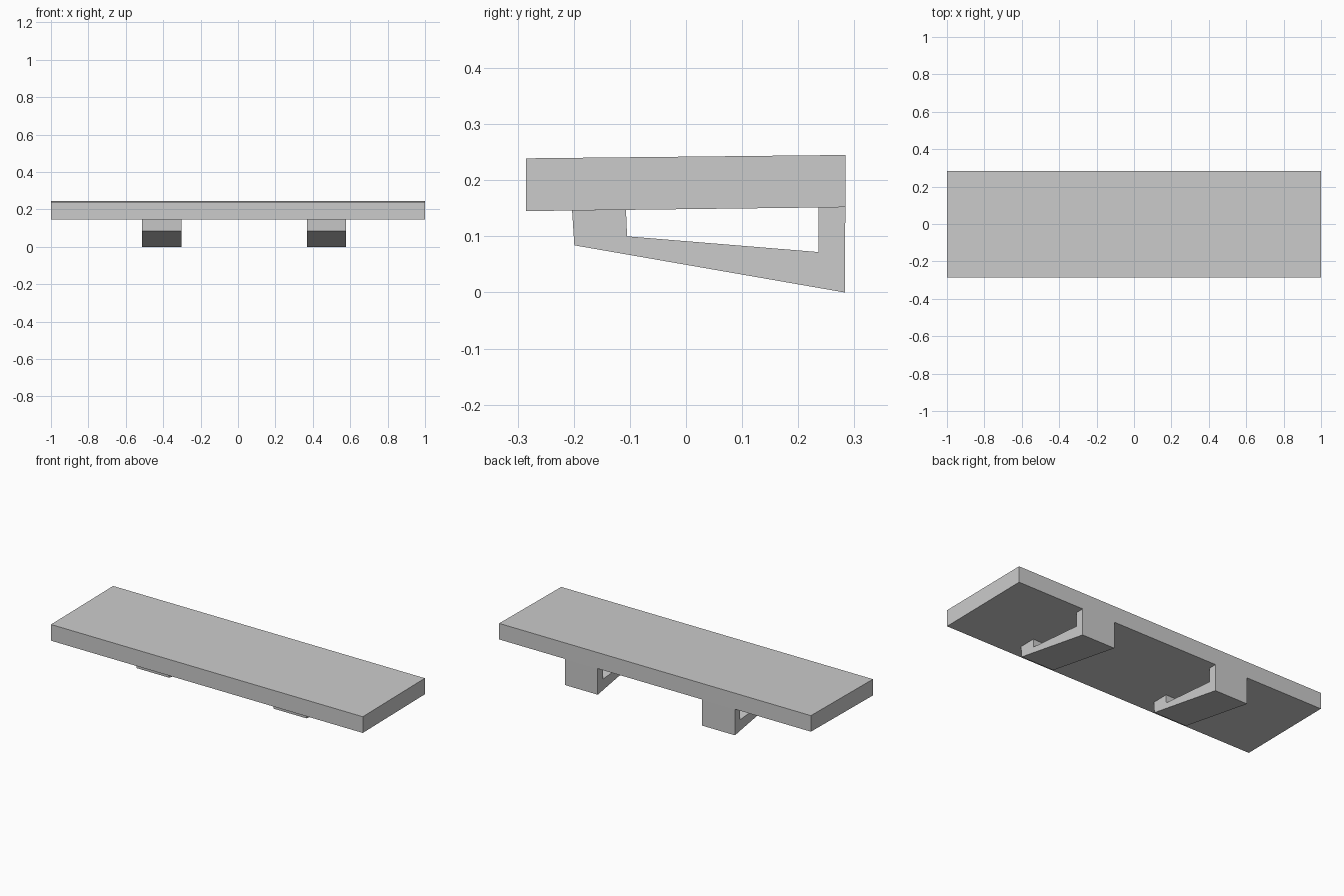
import bpy, bmesh

if "Cube" in bpy.data.objects:
    bpy.data.objects.remove(bpy.data.objects["Cube"])


def extrude_profile(name, profile, x0, x1):
    """Extrude a closed (y, z) profile along x."""
    bm = bmesh.new()
    face = bm.faces.new([bm.verts.new((x0, y, z)) for y, z in profile])
    result = bmesh.ops.extrude_face_region(bm, geom=[face])
    moved = [g for g in result["geom"] if isinstance(g, bmesh.types.BMVert)]
    bmesh.ops.translate(bm, vec=(x1 - x0, 0, 0), verts=moved)
    bmesh.ops.recalc_face_normals(bm, faces=bm.faces)
    mesh = bpy.data.meshes.new(name)
    bm.to_mesh(mesh)
    bm.free()
    obj = bpy.data.objects.new(name, mesh)
    bpy.context.collection.objects.link(obj)
    return obj


# Slightly tilted shelf board
board = [(-0.285, 0.145), (0.284, 0.152), (0.284, 0.245), (-0.285, 0.239)]
extrude_profile("shelf_board", board, -1.0, 1.0)

# Open support brackets under the board
bracket = [(-0.203, 0.146), (-0.199, 0.084), (0.283, 0.0), (0.284, 0.152),
           (0.236, 0.1514), (0.236, 0.072), (-0.105, 0.100), (-0.107, 0.1472)]
for name, x0, x1 in (("left_bracket", -0.512, -0.302),
                     ("right_bracket", 0.368, 0.578)):
    extrude_profile(name, bracket, x0, x1)
